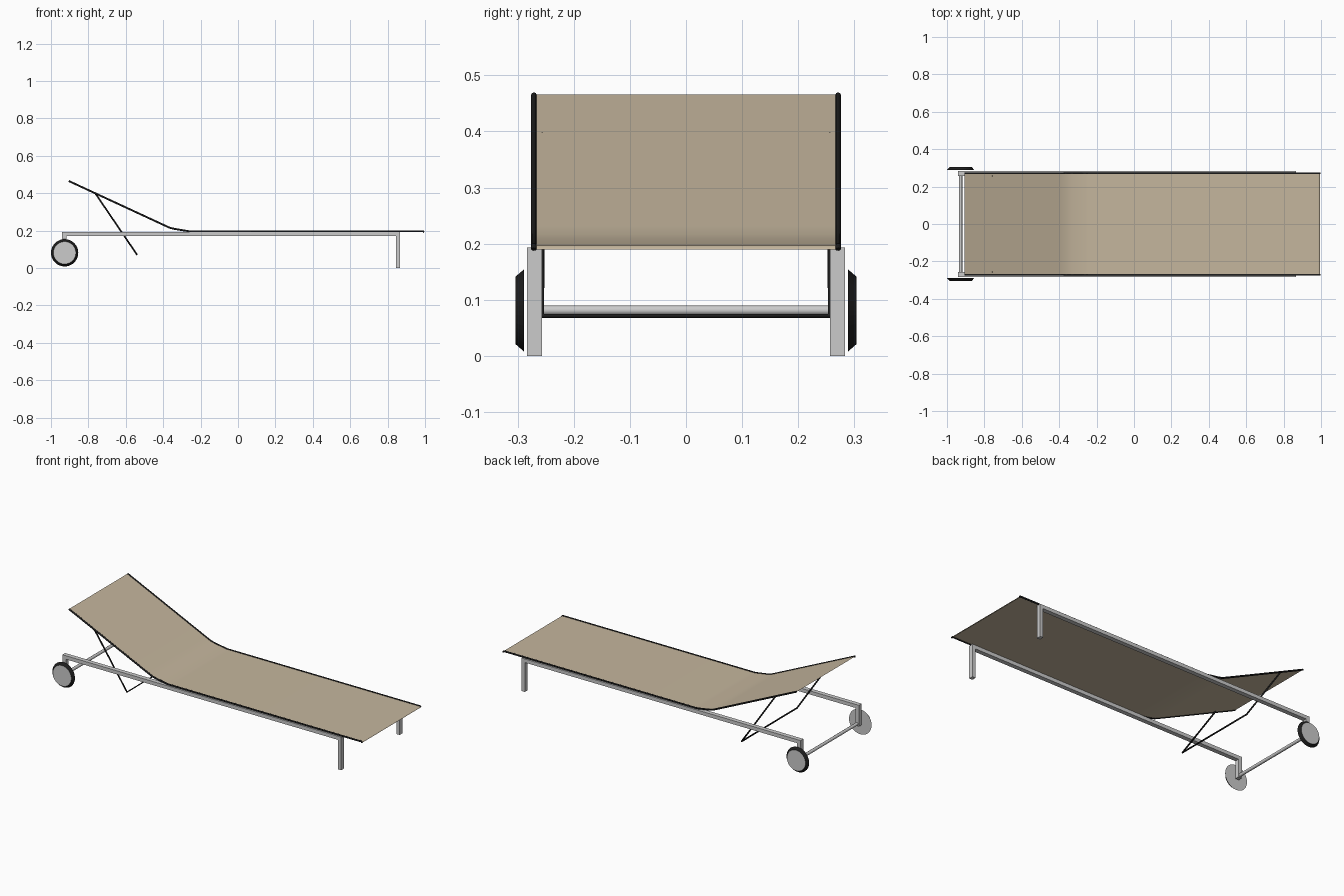
import bpy, bmesh
from mathutils import Vector, Matrix

if "Cube" in bpy.data.objects:
    bpy.data.objects.remove(bpy.data.objects["Cube"])


def material(name, rgb):
    m = bpy.data.materials.new(name)
    m.diffuse_color = (*rgb, 1)
    m.use_nodes = True
    m.node_tree.nodes["Principled BSDF"].inputs["Base Color"].default_value = m.diffuse_color
    return m


BLACK = material("black", (0.012, 0.012, 0.012))
BEIGE = material("beige fabric", (0.56, 0.47, 0.34))
GREY = material("grey metal", (0.54, 0.54, 0.54))


def add_mesh(name, bm, *mats):
    me = bpy.data.meshes.new(name)
    bm.to_mesh(me)
    bm.free()
    for m in mats:
        me.materials.append(m)
    ob = bpy.data.objects.new(name, me)
    bpy.context.collection.objects.link(ob)
    return ob


def box(name, lo, hi):
    lo, hi = Vector(lo), Vector(hi)
    bm = bmesh.new()
    bmesh.ops.create_cube(bm, size=1, matrix=Matrix.Translation((lo + hi) / 2)
                          @ Matrix.Diagonal((*(hi - lo), 1)))
    return add_mesh(name, bm, GREY)


def tube(name, points, radius, mat):
    cu = bpy.data.curves.new(name, 'CURVE')
    cu.dimensions = '3D'
    cu.bevel_depth = radius
    cu.bevel_resolution = 2
    cu.use_fill_caps = True
    sp = cu.splines.new('POLY')
    sp.points.add(len(points) - 1)
    for p, co in zip(sp.points, points):
        p.co = (*co, 1)
        p.radius = 1
    cu.materials.append(mat)
    ob = bpy.data.objects.new(name, cu)
    bpy.context.collection.objects.link(ob)
    return ob


# Side profile of the lying surface (x, z), with a small fold at the foot end
profile = [(-0.905, 0.465), (-0.40, 0.231), (-0.365, 0.215), (-0.335, 0.208),
           (-0.26, 0.196), (-0.24, 0.196), (0.985, 0.196), (0.99, 0.196), (0.994, 0.190)]

# Fabric sling: a sheet with an upper and a lower skin
bm = bmesh.new()
rows = [[bm.verts.new((x, y, z)) for y in (-0.27, 0.27)] for x, z in profile]
for a, b in zip(rows, rows[1:]):
    bm.faces.new((a[0], b[0], b[1], a[1])).smooth = True
sling = add_mesh("fabric_sling", bm, BEIGE)
solid = sling.modifiers.new("thickness", 'SOLIDIFY')
solid.thickness = 0.002
solid.offset = 0
solid.use_rim = False

AXLE_X, AXLE_Z = -0.927, 0.081

for side, s in (("front", -1), ("back", 1)):
    # Black edge tube of the sling
    tube(f"{side}_sling_edge", [(x, s * 0.271, z) for x, z in profile], 0.005, BLACK)

    # Square side rail with foot leg and wheel leg
    y0, y1 = sorted((s * 0.257, s * 0.283))
    box(f"{side}_rail", (-0.94, y0, 0.172), (0.867, y1, 0.193))
    box(f"{side}_foot_leg", (0.846, y0, 0), (0.867, y1, 0.172))
    box(f"{side}_wheel_leg", (-0.94, y0, 0.068), (-0.917, y1, 0.172))

    # Bevelled wheel: grey discs with a dark conical tread
    bm = bmesh.new()
    bmesh.ops.create_cone(bm, cap_ends=True, segments=48, radius1=0.073, radius2=0.06,
                          depth=0.015,
                          matrix=Matrix.Translation((AXLE_X, s * 0.2965, AXLE_Z))
                          @ Matrix.Rotation(-s * 1.5707963, 4, 'X'))
    for f in bm.faces:
        f.material_index = int(len(f.verts) == 4)
    add_mesh(f"{side}_wheel", bm, GREY, BLACK)

# Axle between the wheel legs
tube("wheel_axle", [(AXLE_X, -0.265, AXLE_Z), (AXLE_X, 0.265, AXLE_Z)], 0.009, GREY)

# U-shaped backrest support
tube("backrest_support", [(-0.761, -0.256, 0.396), (-0.54, -0.256, 0.071),
                          (-0.54, 0.256, 0.071), (-0.761, 0.256, 0.396)], 0.0045, BLACK)
